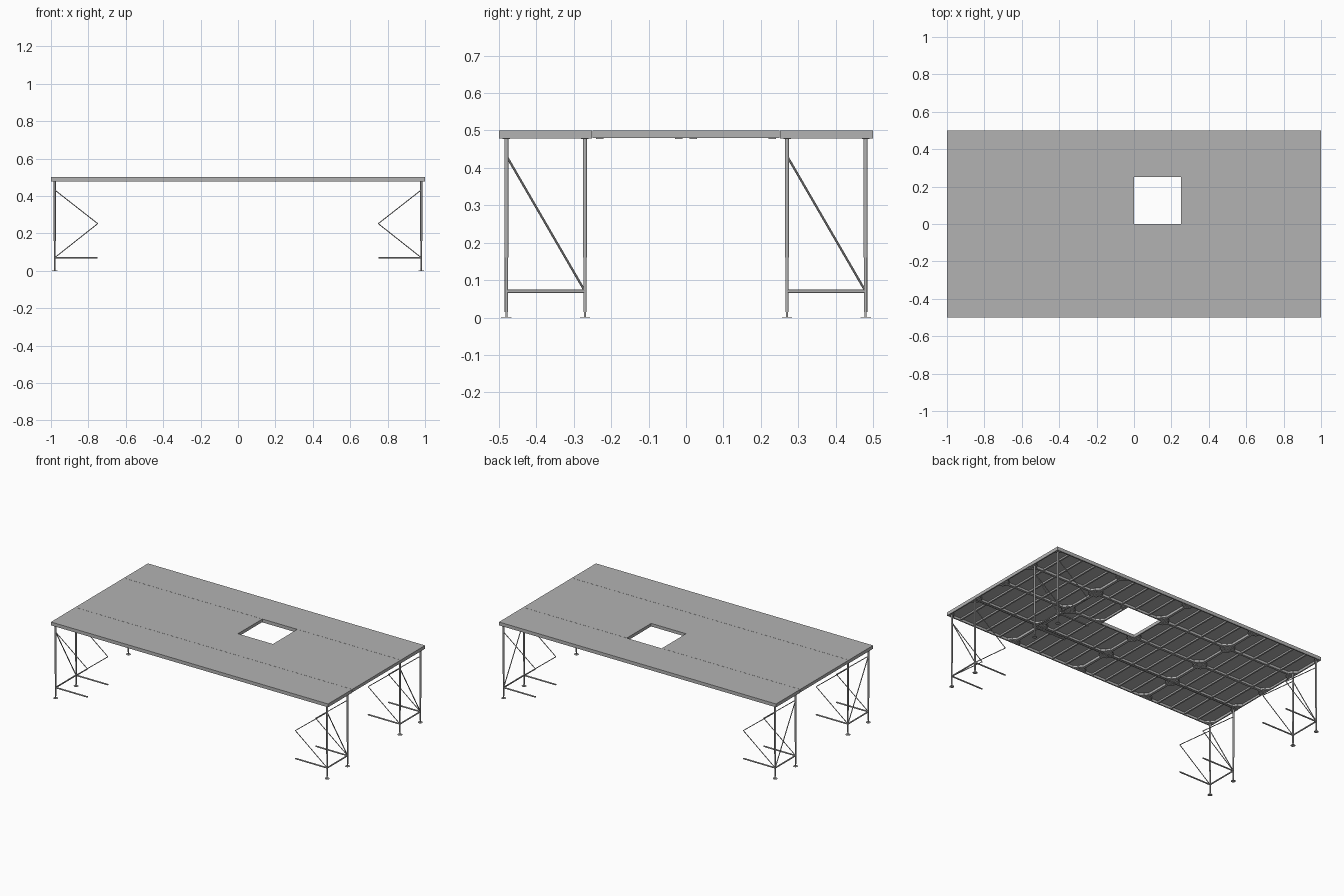
import bpy, bmesh
from math import radians
from mathutils import Matrix, Vector

cube = bpy.data.objects.get("Cube")
if cube:
    bpy.data.objects.remove(cube, do_unlink=True)

grey = bpy.data.materials.new("stage grey")
grey.use_nodes = True
COLOUR = (0.45, 0.45, 0.45, 1)
grey.diffuse_color = COLOUR
grey.node_tree.nodes["Principled BSDF"].inputs["Base Color"].default_value = COLOUR


def finish(bm, name, smooth=False):
    mesh = bpy.data.meshes.new(name)
    bm.to_mesh(mesh)
    bm.free()
    obj = bpy.data.objects.new(name, mesh)
    mesh.materials.append(grey)
    bpy.context.collection.objects.link(obj)
    if smooth:
        bpy.ops.object.select_all(action='DESELECT')
        obj.select_set(True)
        bpy.context.view_layer.objects.active = obj
        bpy.ops.object.shade_smooth_by_angle(angle=radians(40))
    return obj


def box(bm, x0, x1, y0, y1, z0, z1, turn=0):
    centre = Vector(((x0 + x1) / 2, (y0 + y1) / 2, (z0 + z1) / 2))
    size = Matrix.Diagonal((x1 - x0, y1 - y0, z1 - z0, 1))
    rot = Matrix.Rotation(radians(turn), 4, 'Z')
    bmesh.ops.create_cube(bm, size=1, matrix=Matrix.Translation(centre) @ rot @ size)


def tube(bm, a, b, r, sides=12, r2=None):
    a, b = Vector(a), Vector(b)
    d = b - a
    m = Matrix.Translation((a + b) / 2) @ d.to_track_quat('Z', 'Y').to_matrix().to_4x4()
    bmesh.ops.create_cone(bm, cap_ends=True, segments=sides, radius1=r,
                          radius2=r if r2 is None else r2, depth=d.length, matrix=m)


TOP, SKIN, UNDER = 0.5, 0.493, 0.48
RAIL = 0.008


def deck_panel(name, x0, x1, y0, y1, bottom, ribs):
    bm = bmesh.new()
    box(bm, x0, x1, y0, y1, SKIN, TOP)
    # perimeter rails
    for y in (y0, y1 - RAIL):
        box(bm, x0, x1, y, y + RAIL, bottom, SKIN)
    for x in (x0, x1 - RAIL):
        box(bm, x, x + RAIL, y0 + RAIL, y1 - RAIL, bottom, SKIN)
    # cross ribs
    for i in range(1, ribs + 1):
        x = x0 + (x1 - x0) * i / (ribs + 1)
        box(bm, x - 0.005, x + 0.005, y0 + RAIL, y1 - RAIL, UNDER + 0.003, SKIN)
    # diagonal corner braces and leg sockets
    for x, sx in ((x0, 1), (x1, -1)):
        for y, sy in ((y0, 1), (y1, -1)):
            cx, cy = x + sx * 0.026, y + sy * 0.026
            box(bm, cx - 0.032, cx + 0.032, cy - 0.003, cy + 0.003,
                UNDER, SKIN, -45 * sx * sy)
            px, py = x + sx * 0.02, y + sy * 0.02
            box(bm, px - 0.01, px + 0.01, py - 0.01, py + 0.01, UNDER - 0.003, SKIN)
    finish(bm, name)


# deck grid, with one half-width panel beside the opening
GAP = 0.001
for row in range(4):
    y0 = -0.5 + row * 0.25
    bottom = 0.478 if row in (0, 3) else UNDER
    ya = y0 + (GAP if row == 3 else 0)
    yb = y0 + 0.25 - (GAP if row == 0 else 0)
    for col in range(4):
        x0 = -1 + col * 0.5
        opening = row == 2 and col == 2
        start = x0 + 0.252 if opening else x0
        deck_panel(f"deck_panel_{row + 1}_{col + 1}", start, x0 + 0.5,
                   ya, yb, bottom, 2 if opening else 4)


def leg(bm, x, y):
    tube(bm, (x, y, 0.16), (x, y, UNDER), 0.0058)
    tube(bm, (x, y, 0.015), (x, y, 0.16), 0.0046)
    tube(bm, (x, y, 0.001), (x, y, 0.015), 0.003)
    tube(bm, (x, y, 0), (x, y, 0.002), 0.014, 16)


# four end frames, each with two legs and folding braces
LEG_X, TIP_X = 0.98, 0.75
BAR_Z, HIGH_Z, MID_Z = 0.07, 0.432, 0.252
for side, sx in (("left", 1), ("right", -1)):
    for place, ya, yb in (("front", -0.48, -0.27), ("back", 0.27, 0.48)):
        x, tip = sx * LEG_X, sx * TIP_X
        tag = f"{place}_{side}"
        bm = bmesh.new()
        for y in (ya, yb):
            leg(bm, x, y)
        finish(bm, f"legs_{tag}", True)

        bm = bmesh.new()
        tube(bm, (x, ya, BAR_Z), (x, yb, BAR_Z), 0.0045)
        for y in (ya, yb):
            tube(bm, (x, y, BAR_Z), (tip, y, BAR_Z), 0.0045)
        finish(bm, f"lower_bars_{tag}", True)

        bm = bmesh.new()
        tube(bm, (x, ya, HIGH_Z), (x, yb, BAR_Z), 0.003, 8)
        for y in (ya, yb):
            tube(bm, (x, y, HIGH_Z), (tip, y, MID_Z), 0.0025, 8)
            tube(bm, (tip, y, MID_Z), (x, y, BAR_Z), 0.0025, 8)
        finish(bm, f"braces_{tag}", True)
